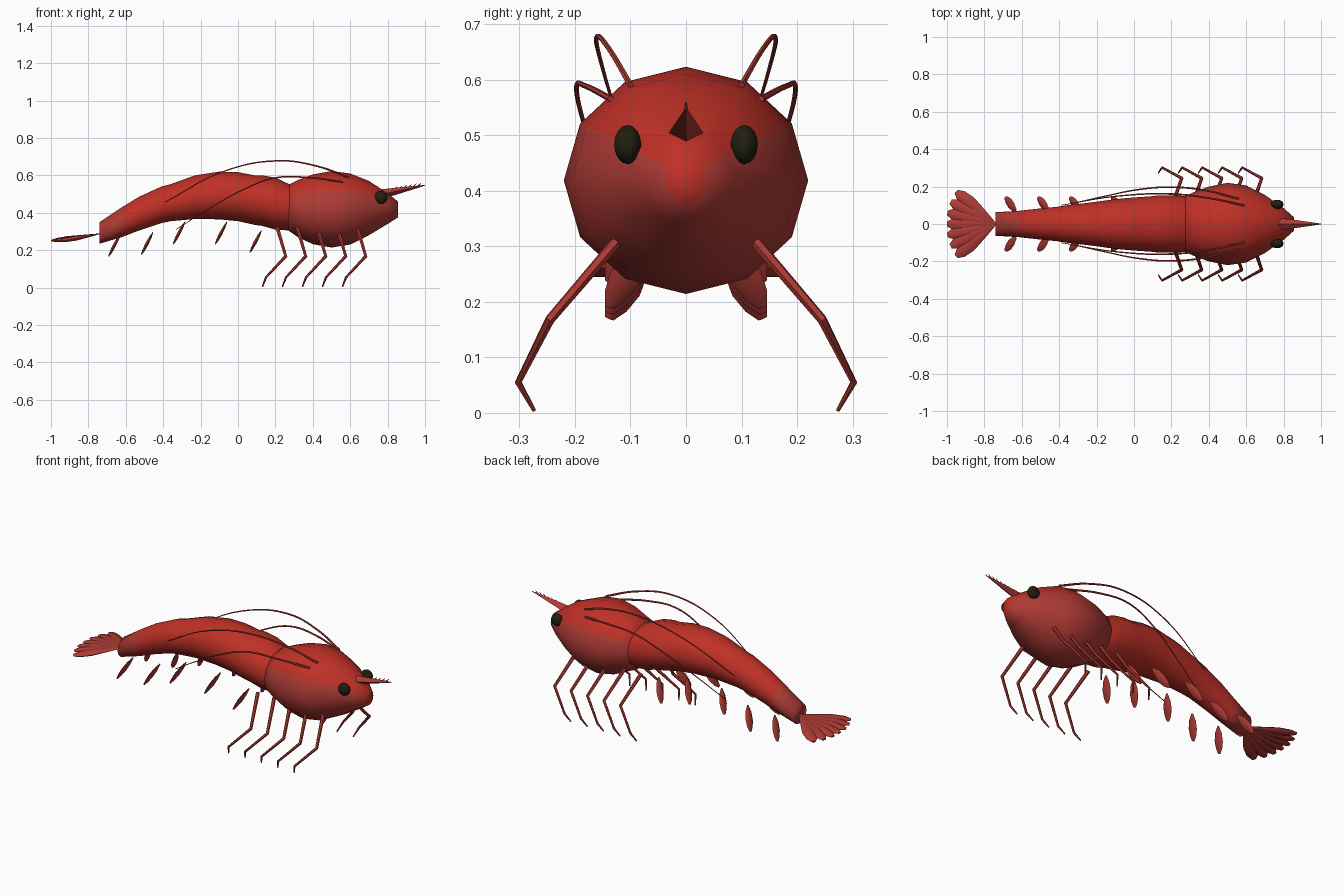
import bpy, math
from mathutils import Vector

cube = bpy.data.objects.get("Cube")
if cube:
    bpy.data.objects.remove(cube, do_unlink=True)


def make_material(name, colour):
    mat = bpy.data.materials.new(name)
    mat.use_nodes = True
    mat.diffuse_color = (*colour, 1)
    mat.node_tree.nodes["Principled BSDF"].inputs["Base Color"].default_value = (*colour, 1)
    return mat


bright_red = make_material("bright red", (.52, .03, .02))
dull_red = make_material("dull red", (.42, .043, .035))
eye_black = make_material("eye black", (.014, .014, .005))


def add_mesh(name, mesh, materials, sharp=180):
    for mat in materials:
        mesh.materials.append(mat)
    for face in mesh.polygons:
        face.use_smooth = True
    if sharp < 180:
        mesh.set_sharp_from_angle(angle=math.radians(sharp))
    obj = bpy.data.objects.new(name, mesh)
    bpy.context.scene.collection.objects.link(obj)
    return obj


def loft(name, sections, side, up, sides, materials, sharp=180):
    """Skin elliptical sections (centre, half width, half height)."""
    side, up = Vector(side).normalized(), Vector(up).normalized()
    verts, faces = [], []
    for centre, a, b in sections:
        for k in range(sides):
            t = math.tau * k / sides
            verts.append(Vector(centre) + side * a * math.cos(t) + up * b * math.sin(t))
    for r in range(len(sections) - 1):
        for k in range(sides):
            i, j = r * sides + k, r * sides + (k + 1) % sides
            faces.append((i, j, j + sides, i + sides))
    faces.append(tuple(reversed(range(sides))))
    faces.append(tuple(range(len(verts) - sides, len(verts))))
    # Outward faces whichever way the sections run
    run = Vector(sections[-1][0]) - Vector(sections[0][0])
    if side.cross(up).dot(run) < 0:
        faces = [tuple(reversed(f)) for f in faces]
    mesh = bpy.data.meshes.new(name)
    mesh.from_pydata(verts, [], faces)
    mesh.update()
    return add_mesh(name, mesh, materials, sharp)


def body(name, profile):
    """Body shell from (x, top, bottom, half width) rows."""
    sections = [((x, 0, (top + low) / 2), half, (top - low) / 2)
                for x, top, low, half in profile]
    return loft(name, sections, (0, 1, 0), (0, 0, 1), 12, [bright_red, dull_red])


def tube(name, points, radii, thickness, smooth_path, material):
    curve = bpy.data.curves.new(name, "CURVE")
    curve.dimensions = "3D"
    curve.bevel_depth = thickness
    curve.bevel_resolution = 1
    curve.use_fill_caps = True
    curve.resolution_u = 6
    spline = curve.splines.new("BEZIER" if smooth_path else "POLY")
    knots = spline.bezier_points if smooth_path else spline.points
    knots.add(len(points) - 1)
    for knot, point, radius in zip(knots, points, radii):
        knot.radius = radius
        if smooth_path:
            knot.co = point
            knot.handle_left_type = knot.handle_right_type = "AUTO"
        else:
            knot.co = (*point, 1)
    helper = bpy.data.objects.new(name, curve)
    mesh = bpy.data.meshes.new_from_object(helper)
    bpy.data.objects.remove(helper)
    mesh.materials.clear()
    return add_mesh(name, mesh, [material], 50)


def leaf(name, start, end, side, width, thick, outline):
    """Flat blade from start to end; outline gives (fraction, relative width)."""
    start, end = Vector(start), Vector(end)
    along = (end - start).normalized()
    side = Vector(side)
    side = (side - along * side.dot(along)).normalized()
    sections = [(start.lerp(end, t), width * w, thick * w) for t, w in outline]
    return loft(name, sections, side, along.cross(side), 6, [dull_red], 50)


# Arched, gently scalloped abdomen
abdomen = body("abdomen", [
    (-.74, .35, .235, .063), (-.62, .43, .27, .07), (-.53, .485, .305, .08),
    (-.41, .54, .345, .092), (-.36, .553, .355, .1), (-.23, .6, .367, .115),
    (-.1, .62, .365, .133), (0, .617, .355, .142), (.09, .6, .335, .148),
    (.13, .6, .33, .153), (.2, .588, .31, .153), (.28, .55, .305, .15),
    (.34, .53, .32, .13)])
for face in abdomen.data.polygons:
    face.material_index = int(face.center.x < -.6)

# Carapace with duller flanks
carapace = body("carapace", [
    (.27, .55, .305, .148), (.32, .575, .27, .17), (.4, .605, .232, .2),
    (.5, .623, .214, .22), (.6, .61, .23, .206), (.7, .57, .28, .155),
    (.8, .505, .34, .085), (.855, .46, .375, .036)])
for face in carapace.data.polygons:
    face.material_index = int(face.normal.z < .3 and face.normal.x < .9)

# Rostrum spike with a saw edge
loft("rostrum", [((.77, 0, .5), .033, .026), ((.86, 0, .518), .022, .017),
                 ((1, 0, .547), .002, .002)],
     (0, 1, 0), (0, 0, 1), 4, [dull_red], 30)
for k in range(6):
    x = .83 + k * .026
    z = .528 + k * .004
    loft("rostrum_tooth", [((x, 0, z - .008), .005, .008),
                           ((x + .02, 0, z + .012), .001, .001)],
         (0, 1, 0), (1, 0, 0), 4, [dull_red], 30)

blade = [(0, .2), (.25, .8), (.55, 1), (.82, .75), (1, .3)]
swimmeret_roots = [(-.63, .285), (-.455, .295), (-.285, .35), (-.06, .35), (.125, .305)]

for s, label in ((1, "left"), (-1, "right")):
    # Eyes
    loft(label + "_eye",
         [((.765, s * .105, .483 + .035 * math.sin(a)), .035 * math.cos(a) + .0005,
           .025 * math.cos(a) + .0005)
          for a in [math.pi * (k / 8 - .5) for k in range(9)]],
         (1, 0, 0), (0, 1, 0), 10, [eye_black])

    # Five walking legs
    for k in range(5):
        x = .13 + k * .107
        tube(label + "_walking_leg",
             [(x + .08, s * .115, .32), (x + .125, s * .245, .168),
              (x + .02, s * .302, .055), (x, s * .273, .004)],
             [1.2, 1, .7, .4], .009, False, dull_red)

    # Five paddle swimmerets
    for x, z in swimmeret_roots:
        leaf(label + "_swimmeret", (x, s * .075, z), (x - .06, s * .138, z - .115),
             (0, 1, 0), .029, .01, blade)

    # Long swept-back antennae
    tube(label + "_upper_antenna",
         [(.59, s * .1, .59), (.42, s * .135, .65), (.21, s * .16, .678),
          (-.08, s * .15, .62), (-.39, s * .1, .457)],
         [1.2, 1, .9, .7, .4], .005, True, dull_red)
    tube(label + "_lower_antenna",
         [(.56, s * .135, .565), (.38, s * .18, .588), (.2, s * .197, .587),
          (.03, s * .185, .525), (-.15, s * .15, .425), (-.33, s * .11, .312)],
         [1.2, 1, .9, .8, .6, .4], .005, True, dull_red)

# Tail fan
fan_blade = [(0, .12), (.3, .55), (.65, 1), (.88, .85), (1, .35)]
for k in range(-3, 4):
    angle = math.radians(13 * k)
    reach = .262 + .004 * abs(k)
    tip = (-.738 - reach * math.cos(angle), reach * math.sin(angle), .25)
    leaf("tail_fan_blade", (-.738, 0, .288), tip,
         (math.sin(angle), math.cos(angle), 0), .036, .014, fan_blade)
